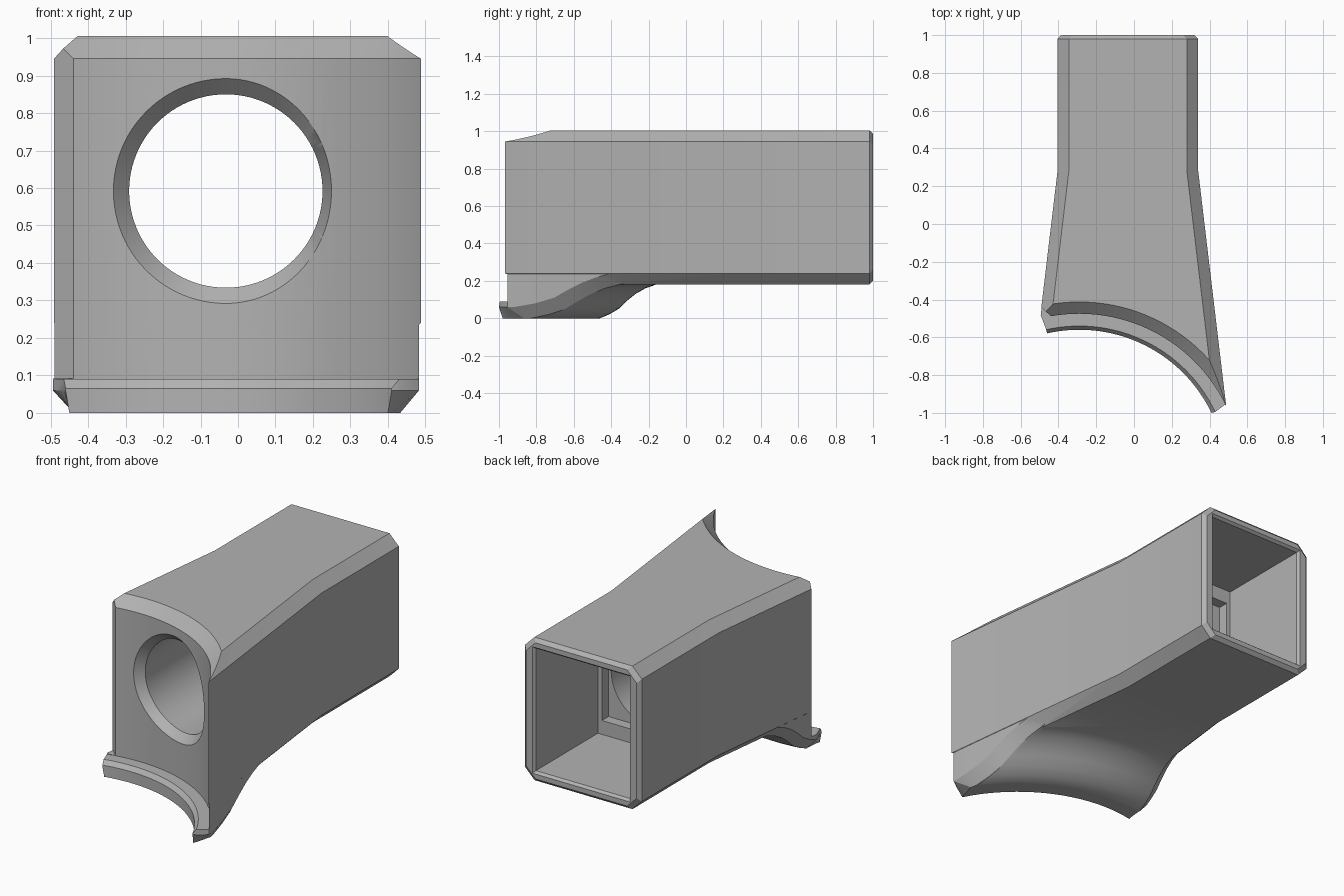
import bpy, bmesh, math

if "Cube" in bpy.data.objects:
    bpy.data.objects.remove(bpy.data.objects["Cube"], do_unlink=True)

CX, CY = -0.29, -1.337      # axis of the curved front
WALL_R = 0.862              # radius of the concave front wall
MID_X = -0.0325             # centre line of the duct

grey = bpy.data.materials.new("plain_grey")
grey.use_nodes = True
grey.diffuse_color = (0.45, 0.45, 0.45, 1)
grey.node_tree.nodes["Principled BSDF"].inputs["Base Color"].default_value = (0.45, 0.45, 0.45, 1)


def make(name, bm):
    bmesh.ops.recalc_face_normals(bm, faces=bm.faces)
    mesh = bpy.data.meshes.new(name)
    bm.to_mesh(mesh)
    bm.free()
    mesh.materials.append(grey)
    obj = bpy.data.objects.new(name, mesh)
    bpy.context.collection.objects.link(obj)
    return obj


def loft(name, rings):
    """Solid skinned through rings of equal point count."""
    bm = bmesh.new()
    vs = [[bm.verts.new(p) for p in ring] for ring in rings]
    n = len(vs[0])
    for a, b in zip(vs, vs[1:]):
        for i in range(n):
            j = (i + 1) % n
            bm.faces.new((a[i], a[j], b[j], b[i]))
    bm.faces.new(vs[0])
    bm.faces.new(vs[-1])
    return make(name, bm)


def combine(target, other, operation):
    mod = target.modifiers.new("combine", "BOOLEAN")
    mod.operation, mod.solver, mod.object = operation, "EXACT", other
    bpy.context.view_layer.objects.active = target
    bpy.ops.object.modifier_apply(modifier=mod.name)
    bpy.data.objects.remove(other, do_unlink=True)


def half_width(y):
    return 0.3725 + 0.119 * max(0, 0.28 - y)


def octagon(y, inset=0.0, c=0.06):
    w, lo, hi = half_width(y) - inset, 0.18 + inset, 1.005 - inset
    half = [(w - c, lo), (w, lo + c), (w, hi - c), (w - c, hi)]
    pts = half + [(-x, z) for x, z in reversed(half)]
    return [(MID_X + x, y, z) for x, z in pts]


def rectangle(y, w, lo, hi):
    return [(MID_X + s * w, y, z) for s, z in ((-1, lo), (1, lo), (1, hi), (-1, hi))]


# Main duct, flared towards the front, with a small bevel at the rear rim
duct = loft("duct_body", [octagon(-1.1), octagon(0.28), octagon(0.98), octagon(1.0, 0.02)])


# Curved foot under the front
def side_x(radius, side):
    x = MID_X + side * 0.45
    for _ in range(30):
        y = CY + math.sqrt(radius ** 2 - (x - CX) ** 2)
        x = MID_X + side * (half_width(y) - 0.002)
    return x


def foot():
    bm = bmesh.new()
    columns, rows = 40, []
    # radius, underside height, left and right limits, side chamfer
    profile = [(0.777, 0, -0.46, 0.41, 0.01), (0.797, 0, -0.465, 0.43, 0.02),
               (0.862, 0, -0.488, 0.483, 0.05)]
    profile += [(r, z, side_x(r, -1), side_x(r, 1), 0.055) for r, z in
                ((0.877, 0), (0.925, 0.02), (0.977, 0.05), (1.02, 0.092),
                 (1.067, 0.13), (1.12, 0.16), (1.177, 0.18), (1.21, 0.19))]
    for r, z, left, right, c in profile:
        t0 = math.asin((left + c - CX) / r)
        t1 = math.asin((right - c - CX) / r)
        angles = [t0 + (t1 - t0) * k / columns for k in range(columns + 1)]
        angles = [math.asin((left - CX) / r)] + angles + [math.asin((right - CX) / r)]
        row = []
        for k, t in enumerate(angles):
            low = z + 0.06 if k in (0, len(angles) - 1) else z
            x, y = CX + r * math.sin(t), CY + r * math.cos(t)
            row.append((bm.verts.new((x, y, low)), bm.verts.new((x, y, 0.26))))
        rows.append(row)
    last = columns + 2
    for a, b in zip(rows, rows[1:]):
        for k in range(last):
            for h in (0, 1):
                bm.faces.new((a[k][h], a[k + 1][h], b[k + 1][h], b[k][h]))
        for k in (0, last):
            bm.faces.new((a[k][0], a[k][1], b[k][1], b[k][0]))
    for row in (rows[0], rows[-1]):
        for p, q in zip(row, row[1:]):
            bm.faces.new((p[0], q[0], q[1], p[1]))
    return make("curved_foot", bm)


combine(duct, foot(), "UNION")


# Concave front wall, its top bevel and the lip's top edge
def circle(r, z, n=128):
    return [(CX + r * math.sin(math.tau * i / n), CY + r * math.cos(math.tau * i / n), z)
            for i in range(n)]


front = loft("front_cutter", [circle(r, z) for r, z in
             ((0.757, 0.04), (0.797, 0.09), (WALL_R, 0.09), (WALL_R, 0.945), (0.992, 1.07))])
combine(duct, front, "DIFFERENCE")

# Bevel of the long front corner
corner = [(-0.55, -0.387), (-0.42, -0.506), (-0.6, -0.6)]
combine(duct, loft("corner_cutter", [[(x, y, z) for x, y in corner] for z in (0.092, 1.1)]),
        "DIFFERENCE")

# Rear cavity with a shallow stepped recess at its end
cavity = loft("cavity_cutter", [rectangle(0.42, 0.30, 0.24, 0.945),
                                rectangle(0.985, 0.30, 0.24, 0.945),
                                rectangle(1.01, 0.32, 0.22, 0.965)])
combine(duct, cavity, "DIFFERENCE")
combine(duct, loft("recess_cutter", [rectangle(y, 0.275, 0.32, 0.865) for y in (0.36, 0.45)]),
        "DIFFERENCE")


# Round bore through the front, with a countersunk edge
def wall_y(x):
    return CY + math.sqrt(WALL_R ** 2 - (x - CX) ** 2)


def bore_ring(r, depth, n=96):
    ring = []
    for i in range(n):
        a = math.tau * i / n
        squeeze = 0.94 if r > 0.28 and math.cos(a) > 0 else 1
        x = MID_X + r * squeeze * math.cos(a)
        ring.append((x, depth(x), 0.592 + r * math.sin(a)))
    return ring


bore = loft("bore_cutter", [bore_ring(0.30, lambda x: -1.3),
                            bore_ring(0.30, wall_y),
                            bore_ring(0.258, lambda x: wall_y(x) + 0.045),
                            bore_ring(0.258, lambda x: 0.5)])
combine(duct, bore, "DIFFERENCE")

# Smooth the curved surfaces, keep the bevels crisp
bpy.ops.object.select_all(action="DESELECT")
duct.select_set(True)
bpy.context.view_layer.objects.active = duct
bpy.ops.object.shade_smooth_by_angle(angle=math.radians(25))
